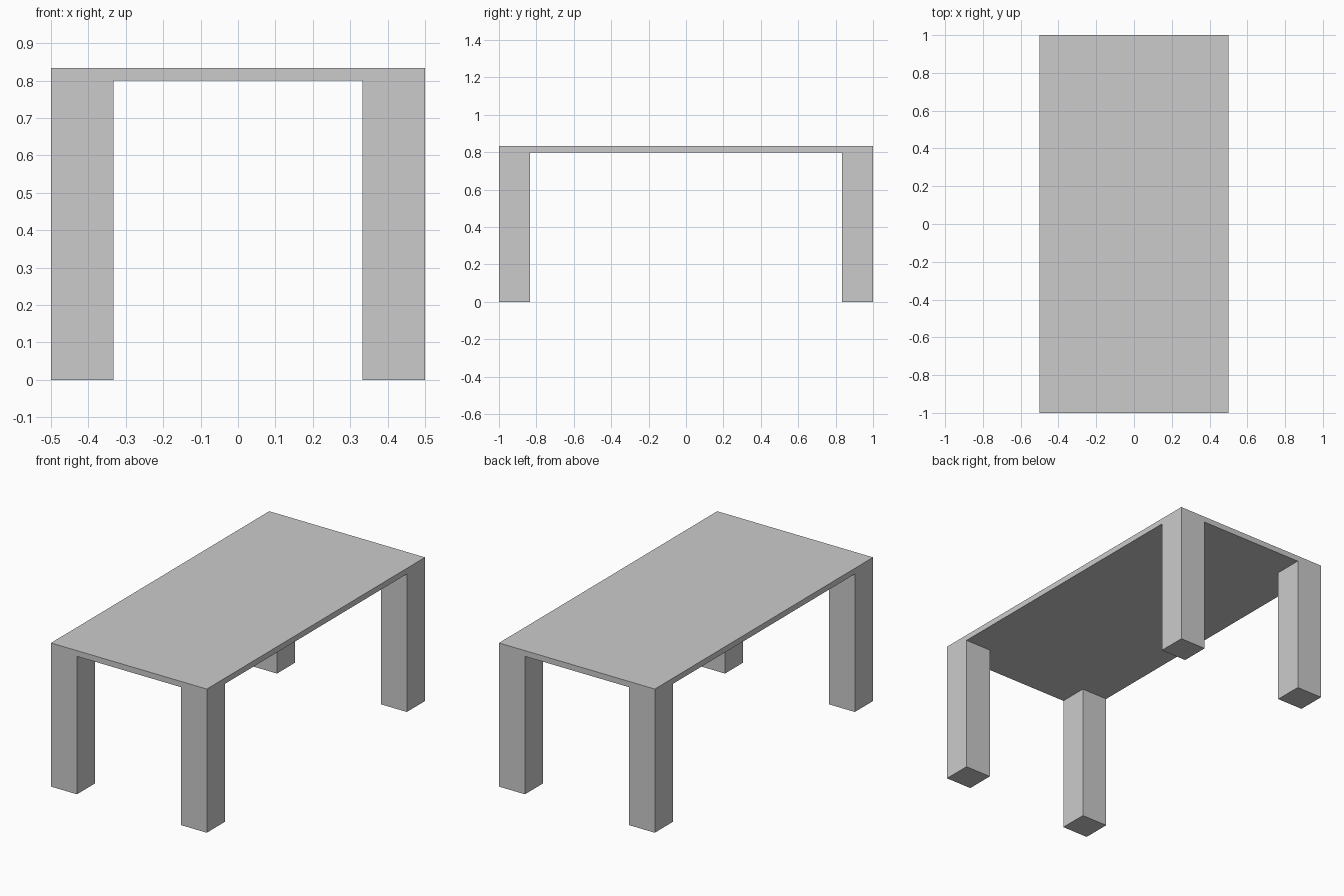
import bpy, bmesh
from mathutils import Matrix, Vector

if "Cube" in bpy.data.objects:
    bpy.data.objects.remove(bpy.data.objects["Cube"])

W, D, H = 1.0, 2.0, 0.8333      # overall size
T = 0.0333                      # slab thickness
LEG = 0.1667                    # square leg width

bm = bmesh.new()

# Table top slab
bmesh.ops.create_cube(bm, size=1, matrix=Matrix.Translation((0, 0, H - T / 2)) @ Matrix.Diagonal((W, D, T, 1)))

# Cut lines along the inner sides of the legs
for axis, half in ((0, W / 2), (1, D / 2)):
    for side in (-1, 1):
        point, normal = Vector(), Vector()
        point[axis] = side * (half - LEG)
        normal[axis] = 1
        bmesh.ops.bisect_plane(bm, geom=bm.verts[:] + bm.edges[:] + bm.faces[:],
                               plane_co=point, plane_no=normal)

# Legs: pull the four underside corners down to the floor
bm.normal_update()
corners = []
for f in bm.faces:
    c = f.calc_center_median()
    if f.normal.z < -0.9 and abs(c.x) > W / 2 - LEG and abs(c.y) > D / 2 - LEG:
        corners.append(f)
new = bmesh.ops.extrude_face_region(bm, geom=corners)["geom"]
for v in new:
    if isinstance(v, bmesh.types.BMVert):
        v.co.z = 0

bmesh.ops.recalc_face_normals(bm, faces=bm.faces[:])
mesh = bpy.data.meshes.new("table")
bm.to_mesh(mesh)
bm.free()
bpy.context.collection.objects.link(bpy.data.objects.new("table", mesh))
